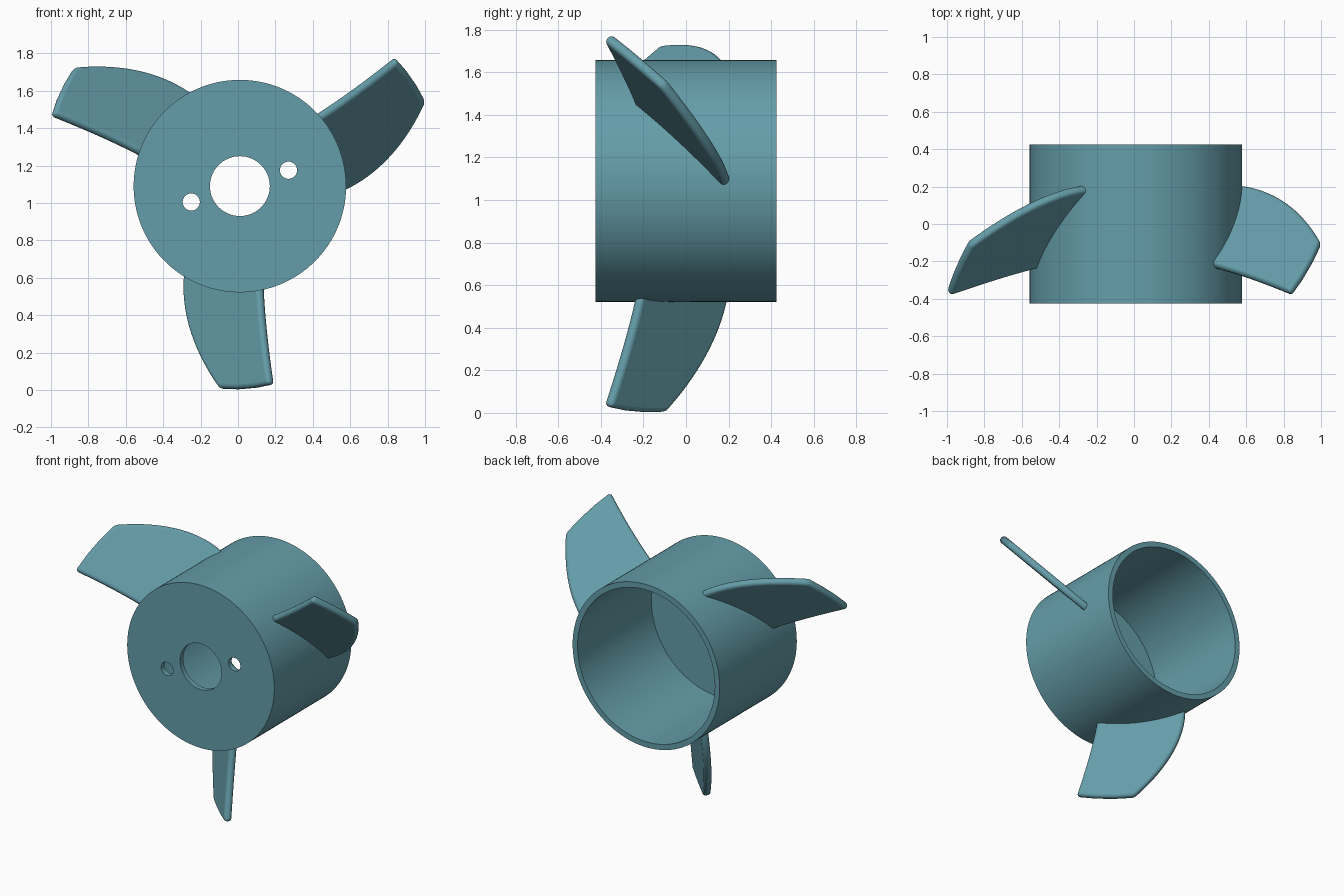
import bpy, bmesh, math
from mathutils import Vector
from mathutils.geometry import interpolate_bezier

if "Cube" in bpy.data.objects:
    bpy.data.objects.remove(bpy.data.objects["Cube"])

CX, CZ, R = 0.01, 1.09, 0.568
teal = bpy.data.materials.new("teal")
teal.diffuse_color = (0.13, 0.34, 0.40, 1)
teal.use_nodes = True
teal.node_tree.nodes["Principled BSDF"].inputs["Base Color"].default_value = teal.diffuse_color


def smooth(ob, angle=35):
    bpy.ops.object.select_all(action='DESELECT')
    ob.select_set(True)
    bpy.context.view_layer.objects.active = ob
    bpy.ops.object.shade_smooth_by_angle(angle=math.radians(angle))


def cylinder(name, x, z, r, y0, y1, n=128):
    bpy.ops.mesh.primitive_cylinder_add(
        vertices=n, radius=r, depth=y1 - y0,
        location=(x, (y0 + y1) / 2, z), rotation=(math.pi / 2, 0, 0))
    ob = bpy.context.object
    ob.name = name
    return ob


# Hub: cup open at the back, with a shaft hole and two small screw holes
hub = cylinder("hub", CX, CZ, R, -0.425, 0.425)
cutters = [
    cylinder("cavity_cutter", CX, CZ, 0.53, -0.39, 0.6),
    cylinder("shaft_hole_cutter", CX, CZ, 0.16, -0.6, 0.0, 64),
    cylinder("screw_hole_cutter_1", CX + 0.26, CZ + 0.085, 0.046, -0.6, 0.0, 32),
    cylinder("screw_hole_cutter_2", CX - 0.26, CZ - 0.085, 0.046, -0.6, 0.0, 32),
]
for c in cutters:
    c.hide_render = True
    m = hub.modifiers.new(c.name, 'BOOLEAN')
    m.operation, m.solver, m.object = 'DIFFERENCE', 'EXACT', c
    bpy.context.view_layer.objects.active = hub
    bpy.ops.object.modifier_apply(modifier=m.name)
for c in cutters:
    bpy.data.objects.remove(c, do_unlink=True)
hub.data.materials.append(teal)
smooth(hub)


# Blade: flat tilted plate; u runs along the chord, z is height
def bezier(pts, n):
    return [(p.x, p.y) for p in interpolate_bezier(*[Vector((*p, 0)) for p in pts], n)]


def on_plane(u, z):
    c = -0.195 + 0.18 * z
    return Vector(((c - u) / 2 - CX, (c + u) / 2, z - CZ))


def root(u):
    x = on_plane(u, 0.55).x
    return u, CZ - math.sqrt(0.54 ** 2 - x * x)   # follows the hub wall


trailing = bezier([root(0.475), (0.49, 0.42), (0.30, 0.20), (-0.015, 0.006)], 20)
tip = [(-0.2, 0.004), (-0.38, 0.012)]
leading = bezier([(-0.555, 0.03), (-0.48, 0.19), (-0.40, 0.37), root(-0.35)], 12)
inner = [root(-0.35 + 0.825 * i / 12) for i in range(1, 12)]
outline = trailing + tip + leading + inner

half = Vector((1, 1, -0.18)).normalized() * 0.025
bm = bmesh.new()
top = [bm.verts.new(on_plane(*p) + half) for p in outline]
low = [bm.verts.new(on_plane(*p) - half) for p in outline]
bm.faces.new(top)
bm.faces.new(low[::-1])
for i in range(len(top)):
    j = (i + 1) % len(top)
    bm.faces.new((top[j], top[i], low[i], low[j]))
bmesh.ops.recalc_face_normals(bm, faces=bm.faces)
mesh = bpy.data.meshes.new("blade")
bm.to_mesh(mesh)
bm.free()
mesh.materials.append(teal)

# Three blades around the hub axis with rounded rims
for k in range(3):
    ob = bpy.data.objects.new(f"blade_{k + 1}", mesh.copy())
    bpy.context.collection.objects.link(ob)
    ob.location = (CX, 0, CZ)
    ob.rotation_euler = (0, k * math.tau / 3, 0)
    smooth(ob)
    bev = ob.modifiers.new("round_rim", 'BEVEL')
    bev.width, bev.segments = 0.022, 4
    bev.limit_method, bev.angle_limit = 'ANGLE', math.radians(40)
    bpy.context.view_layer.objects.active = ob
    bpy.ops.object.modifier_move_to_index(modifier=bev.name, index=0)
    bpy.ops.object.modifier_apply(modifier=bev.name)
    smooth(ob)
